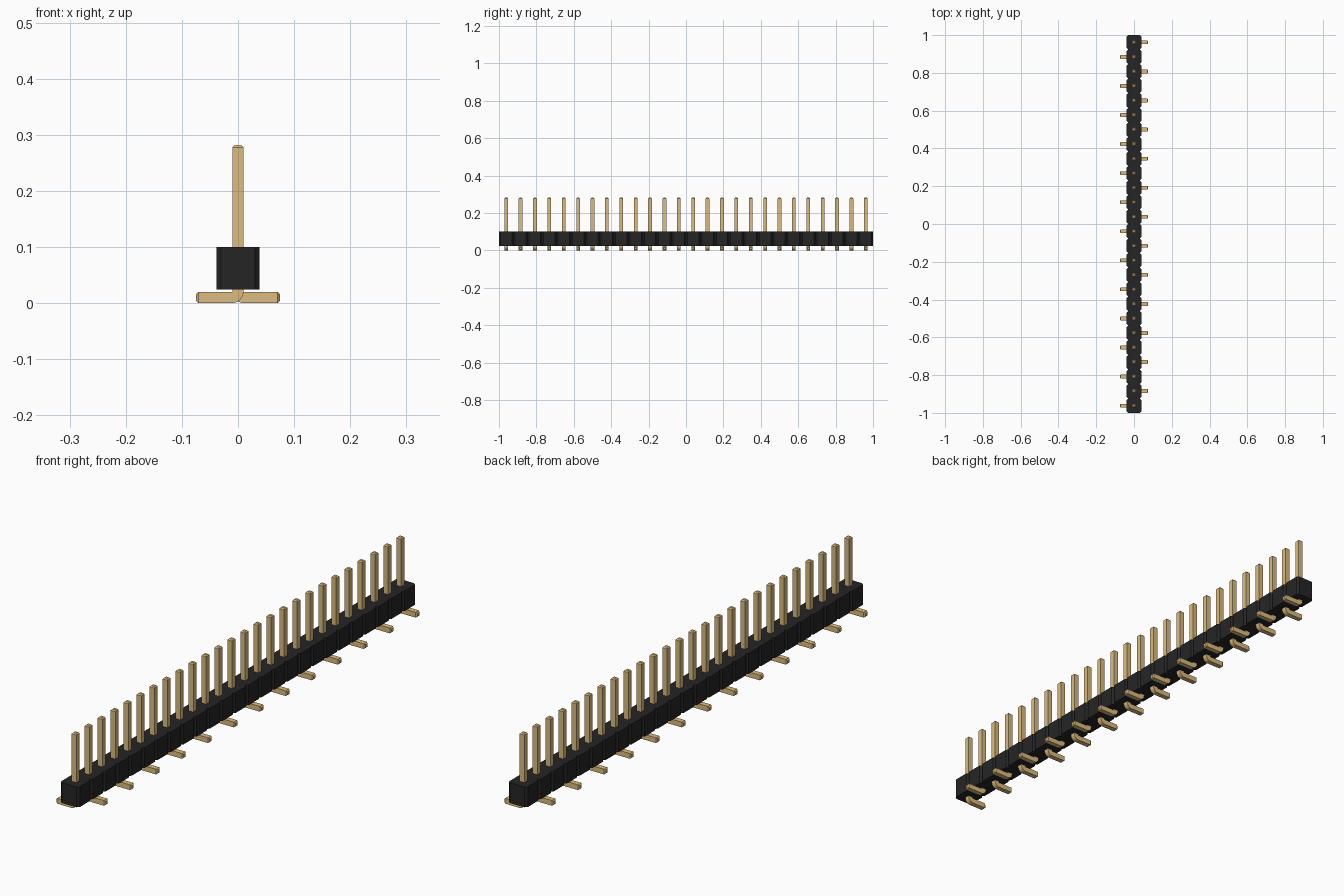
import bpy, bmesh, math
from mathutils import Vector

cube = bpy.data.objects.get("Cube")
if cube:
    bpy.data.objects.remove(cube)

COUNT = 26
PITCH = 2 / COUNT
HALF = PITCH / 2
CHAMFER = 0.008
BODY_LOW, BODY_HIGH = 0.024, 0.1
PIN = 0.0098          # half thickness of a pin
TIP = 0.0055          # half thickness at its chamfered ends
PIN_TOP = 0.282


def make_material(name, srgb):
    color = [((c + 0.055) / 1.055) ** 2.4 for c in srgb] + [1]
    mat = bpy.data.materials.new(name)
    mat.use_nodes = True
    mat.diffuse_color = color
    mat.node_tree.nodes["Principled BSDF"].inputs["Base Color"].default_value = color
    return mat


def make_object(name, bm, mat):
    bmesh.ops.recalc_face_normals(bm, faces=bm.faces)
    mesh = bpy.data.meshes.new(name)
    bm.to_mesh(mesh)
    bm.free()
    mesh.materials.append(mat)
    obj = bpy.data.objects.new(name, mesh)
    bpy.context.collection.objects.link(obj)
    return obj


black = make_material("black plastic", (0.148, 0.145, 0.145))
gold = make_material("gold metal", (0.859, 0.738, 0.496))

# Housing: a row of blocks with chamfered corners, joined in one outline
bm = bmesh.new()
for i in range(COUNT):
    y = -1 + PITCH * (i + 0.5)
    inner = HALF - CHAMFER
    outline = [(HALF, -inner), (HALF, inner), (inner, HALF), (-inner, HALF),
               (-HALF, inner), (-HALF, -inner), (-inner, -HALF), (inner, -HALF)]
    rings = [[bm.verts.new((px, y + py, z)) for px, py in outline]
             for z in (BODY_LOW, BODY_HIGH)]
    for ring in rings:
        bm.faces.new(ring)
    for k in range(8):
        if k == 2 and i < COUNT - 1 or k == 6 and i > 0:
            continue  # no wall between neighbouring blocks
        n = (k + 1) % 8
        bm.faces.new((rings[0][k], rings[0][n], rings[1][n], rings[1][k]))
bmesh.ops.remove_doubles(bm, verts=bm.verts, dist=0.0001)
make_object("housing", bm, black)


# Pin path: centre, outward direction and half thickness of each square section
def pin_sections():
    up, side = Vector((1, 0, 0)), Vector((0, 0, -1))
    cut = PIN - TIP
    sections = [(Vector((0, 0, PIN_TOP)), up, TIP),
                (Vector((0, 0, PIN_TOP - cut)), up, PIN)]
    corner = Vector((-PIN - 0.001, 0, 2 * PIN + 0.001))
    for step in range(7):
        a = math.pi / 2 * step / 6
        out = Vector((math.cos(a), 0, -math.sin(a)))
        sections.append((corner + out * (PIN + 0.001), out, PIN))
    sections.append((Vector((-0.075 + cut, 0, PIN)), side, PIN))
    sections.append((Vector((-0.075, 0, PIN)), side, TIP))
    return sections


# Pins: feet point to alternate sides
bm = bmesh.new()
for i in range(COUNT):
    y = -1 + PITCH * (i + 0.5)
    flip = 1 if i % 2 == 0 else -1
    rings = []
    for centre, out, half in pin_sections():
        ring = []
        for s, t in ((1, 1), (1, -1), (-1, -1), (-1, 1)):
            p = centre + out * half * s
            ring.append(bm.verts.new((p.x * flip, y + half * t, p.z)))
        rings.append(ring)
    for a, b in zip(rings, rings[1:]):
        for k in range(4):
            n = (k + 1) % 4
            bm.faces.new((a[k], a[n], b[n], b[k]))
    bm.faces.new(rings[0])
    bm.faces.new(rings[-1])
pins = make_object("pins", bm, gold)
bpy.context.view_layer.objects.active = pins
pins.select_set(True)
bpy.ops.object.shade_smooth_by_angle(angle=math.radians(25))
